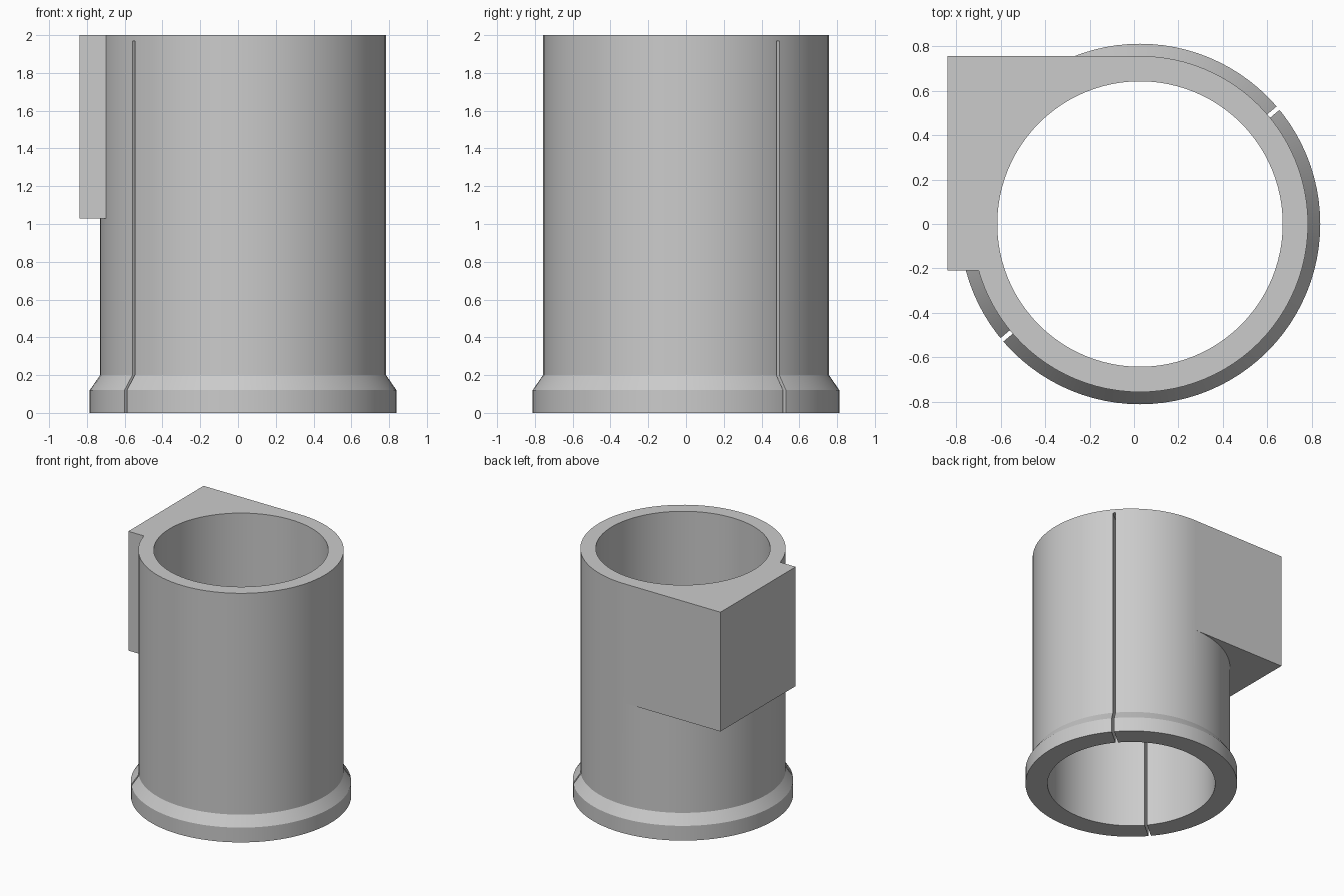
import bpy
import bmesh
import math
from mathutils import Matrix, Vector

cube = bpy.data.objects.get("Cube")
if cube:
    bpy.data.objects.remove(cube, do_unlink=True)

AXIS_X = 0.027      # tube axis
OUTER = 0.757
BORE = 0.643
HEIGHT = 2.0
SIDES = 96

grey = bpy.data.materials.new("plain grey")
grey.use_nodes = True
grey.diffuse_color = (0.6, 0.6, 0.6, 1)
grey.node_tree.nodes["Principled BSDF"].inputs["Base Color"].default_value = (0.6, 0.6, 0.6, 1)


def add_object(name, bm):
    bmesh.ops.recalc_face_normals(bm, faces=bm.faces)
    mesh = bpy.data.meshes.new(name)
    bm.to_mesh(mesh)
    bm.free()
    mesh.materials.append(grey)
    obj = bpy.data.objects.new(name, mesh)
    bpy.context.collection.objects.link(obj)
    return obj


def turned(name, profile):
    """Closed solid turned around the tube axis from (radius, z) points."""
    bm = bmesh.new()
    rings = []
    for r, z in profile:
        angles = [2 * math.pi * i / SIDES for i in range(SIDES)]
        rings.append([bm.verts.new((AXIS_X + r * math.cos(a), r * math.sin(a), z)) for a in angles])
    for low, high in zip(rings, rings[1:]):
        for i in range(SIDES):
            j = (i + 1) % SIDES
            bm.faces.new((low[i], low[j], high[j], high[i]))
    bm.faces.new(rings[0])
    bm.faces.new(rings[-1])
    return add_object(name, bm)


def box(name, low, high, turn=Matrix()):
    low, high = Vector(low), Vector(high)
    bm = bmesh.new()
    bmesh.ops.create_cube(bm, size=1)
    bmesh.ops.scale(bm, vec=high - low, verts=bm.verts)
    bmesh.ops.translate(bm, vec=(low + high) / 2, verts=bm.verts)
    bmesh.ops.transform(bm, matrix=turn, verts=bm.verts)
    return add_object(name, bm)


def combine(body, other, operation):
    mod = body.modifiers.new(operation.title(), "BOOLEAN")
    mod.operation = operation
    mod.solver = "EXACT"
    mod.object = other
    bpy.context.view_layer.objects.active = body
    bpy.ops.object.modifier_apply(modifier=mod.name)
    bpy.data.objects.remove(other, do_unlink=True)


# Tube with a chamfered foot flange
sleeve = turned("flanged_sleeve", [(0.812, 0), (0.812, 0.12), (OUTER, 0.2), (OUTER, HEIGHT)])

# Square side block, tangent to the back of the tube
block = box("side_block", (-0.84, -0.21, 1.03), (AXIS_X, OUTER, HEIGHT))
combine(sleeve, block, "UNION")

# Through bore
combine(sleeve, turned("bore_cutter", [(BORE, -0.1), (BORE, HEIGHT + 0.1)]), "DIFFERENCE")

# Two opposite slits, open at the foot and closed just below the rim
for degrees in (40, 220):
    turn = Matrix.Translation((AXIS_X, 0, 0)) @ Matrix.Rotation(math.radians(degrees), 4, "Z")
    slit = box("slit_cutter", (0.5, -0.01, -0.1), (0.9, 0.01, 1.97), turn)
    combine(sleeve, slit, "DIFFERENCE")

bpy.ops.object.select_all(action="DESELECT")
sleeve.select_set(True)
bpy.context.view_layer.objects.active = sleeve
bpy.ops.object.shade_smooth_by_angle(angle=math.radians(25))
